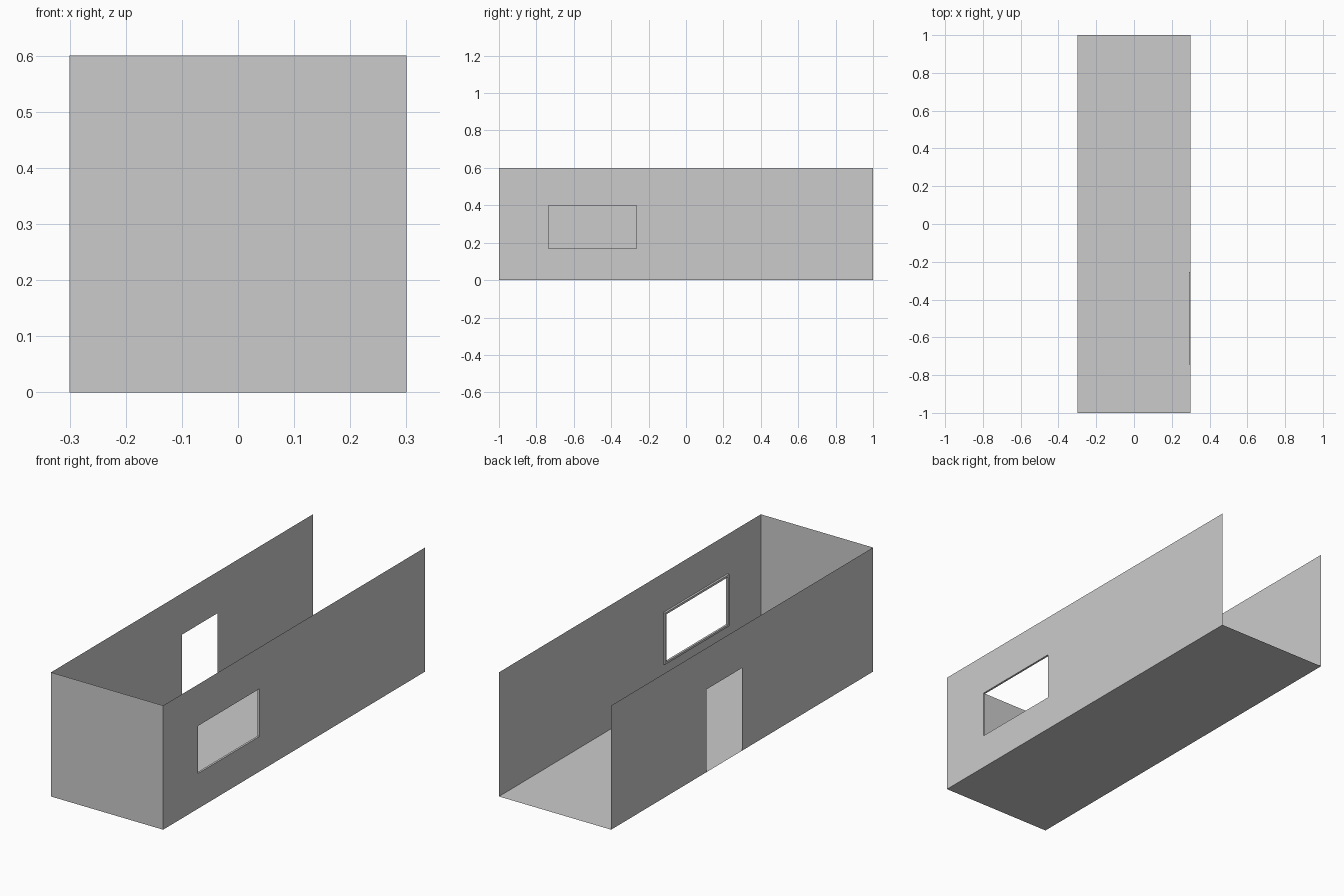
import bpy, bmesh

if "Cube" in bpy.data.objects:
    bpy.data.objects.remove(bpy.data.objects["Cube"])

W, L, H = 0.3, 1.0, 0.6          # half width, half length, height
DOOR = (0.0, 0.27, 0.0, 0.4)     # y0, y1, z0, z1
WINDOW = (-0.745, -0.255, 0.16, 0.41)
RIM, DEPTH = 0.01, 0.01


def finish(name, bm):
    bmesh.ops.remove_doubles(bm, verts=bm.verts, dist=1e-5)
    me = bpy.data.meshes.new(name)
    bm.to_mesh(me)
    bm.free()
    ob = bpy.data.objects.new(name, me)
    bpy.context.collection.objects.link(ob)
    return ob


def panel(name, corners):
    bm = bmesh.new()
    bm.faces.new([bm.verts.new(c) for c in corners])
    return finish(name, bm)


def pierced_sheet(bm, x, outer, hole, facing):
    """Flat sheet at x with a rectangular opening."""
    ys = (outer[0], hole[0], hole[1], outer[1])
    zs = (outer[2], hole[2], hole[3], outer[3])
    for i in range(3):
        for j in range(3):
            if (i, j) == (1, 1) or zs[j + 1] - zs[j] < 1e-6:
                continue
            quad = [(x, ys[i], zs[j]), (x, ys[i + 1], zs[j]),
                    (x, ys[i + 1], zs[j + 1]), (x, ys[i], zs[j + 1])]
            if facing < 0:
                quad.reverse()
            bm.faces.new([bm.verts.new(c) for c in quad])


# floor and front wall; the top and back stay open
panel("floor", [(-W, -L, 0), (-W, L, 0), (W, L, 0), (W, -L, 0)])
panel("front_wall", [(-W, -L, 0), (W, -L, 0), (W, -L, H), (-W, -L, H)])

# side walls with door and window openings
for name, x, hole in (("left_wall", -W, DOOR), ("right_wall", W, WINDOW)):
    bm = bmesh.new()
    pierced_sheet(bm, x, (-L, L, 0, H), hole, x)
    finish(name, bm)

# window frame: thin ring, flush outside and standing proud inside
y0, y1, z0, z1 = WINDOW
bm = bmesh.new()
pierced_sheet(bm, W, WINDOW, (y0 + RIM, y1 - RIM, z0 + RIM, z1 - RIM), 1)
frame = finish("window_frame", bm)
solid = frame.modifiers.new("depth", 'SOLIDIFY')
solid.thickness = DEPTH
solid.offset = -1
